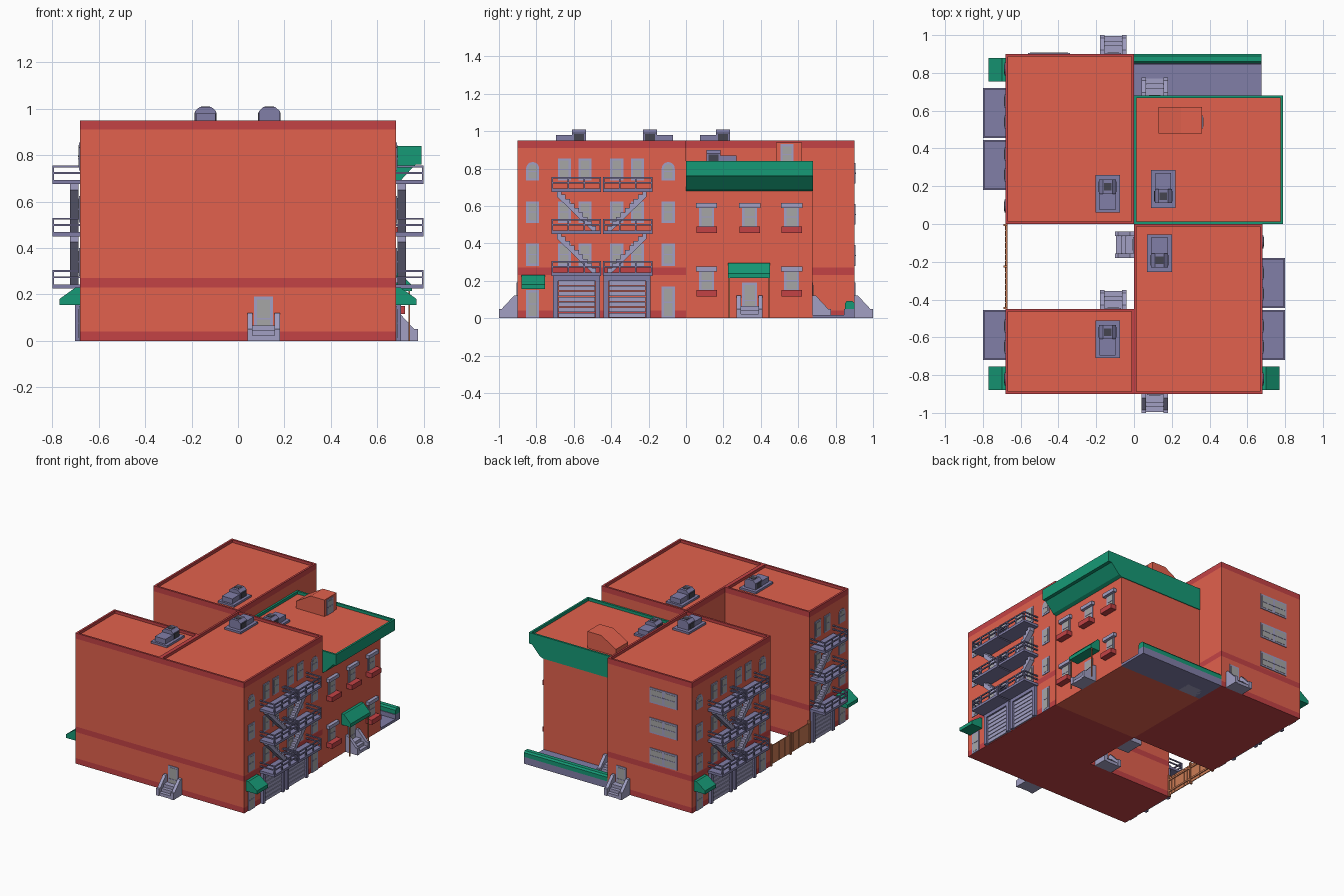
import bpy, bmesh, math
from mathutils import Matrix, Vector

if "Cube" in bpy.data.objects:
    bpy.data.objects.remove(bpy.data.objects["Cube"])

COL = {'brick': (.76, .12, .075), 'dark_red': (.55, .055, .06), 'green': (.008, .32, .18),
       'trim': (.36, .35, .55), 'steel': (.22, .21, .39), 'vent': (.06, .06, .08),
       'pane': (.38, .38, .38), 'wood': (.6, .2, .09)}
MAT = {}
for n, c in COL.items():
    MAT[n] = bpy.data.materials.new(n)
    MAT[n].diffuse_color = (*c, 1)
parts = {}
I = Matrix()


def frame(deg, dist):
    # wall frame: local x points out of the wall, y runs along it
    return Matrix.Rotation(math.radians(deg), 4, 'Z') @ Matrix.Translation((dist, 0, 0))


def prism(name, mat, pts, a, b, axis, M=I):
    # extrude a profile along an axis and add it to the named part
    bm, _ = parts.setdefault(name, (bmesh.new(), mat))
    put = {'x': lambda p, t: (t, p[0], p[1]), 'y': lambda p, t: (p[0], t, p[1]),
           'z': lambda p, t: (p[0], p[1], t)}[axis]
    lo, hi = ([bm.verts.new(M @ Vector(put(p, t))) for p in pts] for t in (a, b))
    n = len(pts)
    fs = [bm.faces.new(lo), bm.faces.new(hi)]
    fs += [bm.faces.new((lo[i], lo[(i + 1) % n], hi[(i + 1) % n], hi[i])) for i in range(n)]
    bmesh.ops.recalc_face_normals(bm, faces=fs)


def box(name, mat, x0, x1, y0, y1, z0, z1, M=I):
    prism(name, mat, [(x0, y0), (x1, y0), (x1, y1), (x0, y1)], z0, z1, 'z', M)


def finish(name, bm, mats):
    me = bpy.data.meshes.new(name)
    bm.to_mesh(me)
    bm.free()
    for m in mats:
        me.materials.append(MAT[m])
    bpy.context.collection.objects.link(bpy.data.objects.new(name, me))


def sink_roof(bm, rim=.02, depth=.02):
    # rimmed flat roof; returns the sunken floor faces
    bm.normal_update()
    top = [max(bm.faces, key=lambda f: f.calc_center_median().z * (f.normal.z > .9))]
    bmesh.ops.inset_region(bm, faces=top, thickness=rim)
    new = bmesh.ops.extrude_discrete_faces(bm, faces=top)['faces']
    for f in new:
        bmesh.ops.translate(bm, vec=(0, 0, -depth), verts=f.verts)
    return new


def block(name, x0, x1, y0, y1):
    # brick block with dark red bands and parapet
    box('tmp', 'brick', x0, x1, y0, y1, 0, .95)
    bm, _ = parts.pop('tmp')
    for z in (.04, .23, .27, .91):
        bmesh.ops.bisect_plane(bm, geom=bm.verts[:] + bm.edges[:] + bm.faces[:],
                               plane_co=(0, 0, z), plane_no=(0, 0, 1))
    floor = sink_roof(bm)
    for f in bm.faces:
        z = f.calc_center_median().z
        f.material_index = int(z < .04 or .23 < z < .27 or z > .91)
    for f in floor:
        f.material_index = 0
    finish(name, bm, ['brick', 'dark_red'])


def window(tag, M, y, z0, z1, w=.07, arch=False, panes=1):
    # framed window with sash bar
    def outline(h, a, b):
        if not arch:
            return [(y - h, a), (y + h, a), (y + h, b), (y - h, b)]
        arc = [(y + h * math.cos(t * math.pi / 8), b - h + h * math.sin(t * math.pi / 8)) for t in range(9)]
        return [(y - h, a), (y + h, a)] + arc
    h = w / 2
    prism(tag + '_window_frames', 'trim', outline(h, z0, z1), 0, .005, 'x', M)
    if panes == 1:
        prism(tag + '_panes', 'pane', outline(h - .012, z0 + .012, z1 - .012), 0, .007, 'x', M)
    else:
        for s in (-1, 1):
            c = y + s * w / 4
            box(tag + '_panes', 'pane', 0, .007, c - w / 4 + .01, c + w / 4 - .01, z0 + .012, z1 - .012, M)
    zc = (z0 + z1) / 2
    box(tag + '_window_frames', 'trim', 0, .009, y - h + .01, y + h - .01, zc - .003, zc + .003, M)


def entrance(tag, M, u):
    # door with stoop: three steps between sloped side walls
    window(tag + '_door', M, u, .0, .19, .08)
    side = [(0, 0), (.1, 0), (.1, .05), (.085, .05), (.02, .12), (0, .12)]
    for s in (-1, 1):
        prism(tag + '_steps', 'trim', side, u + s * .07, u + s * .047, 'y', M)
    prism(tag + '_steps', 'trim', [(0, 0), (.095, 0), (.095, .022), (.07, .022), (.07, .044),
                                   (.045, .044), (.045, .066), (0, .066)], u - .047, u + .047, 'y', M)


def escape(tag, M, yo, yi):
    # fire escape: three railed balconies joined by two stair flights
    a, b = min(yo, yi), max(yo, yi)
    for z in (.235, .46, .685):
        n = tag + '_balconies'
        box(n, 'steel', 0, .12, a, b, z - .01, z + .008, M)
        for r in (z + .035, z + .062):
            box(n, 'steel', .112, .12, a, b, r, r + .008, M)
            for y in (a, b - .008):
                box(n, 'steel', 0, .112, y, y + .008, r, r + .008, M)
        for i in range(4):
            y = a + .004 + i * (b - a - .008) / 3
            box(n, 'steel', .112, .12, y - .004, y + .004, z, z + .066, M)
    d, n = (1 if yi > yo else -1), 9
    for top in (.46, .685):
        pts, run, rise = [], .21 / n, .215 / n
        for i in range(n):
            y, z = yo + d * (.03 + i * run), top - i * rise
            pts += [(y, z), (y + d * run, z)]
        end = yo + d * .24
        pts += [(end, top - .215), (end - d * .02, top - .22), (yo + d * .03, top - .035)]
        prism(tag + '_stairs', 'trim', pts, .008, .045, 'x', M)


def garage(tag, M, y):
    # slatted garage door in a heavy surround
    for s in (-1, 1):
        box(tag + '_garage_frame', 'steel', 0, .022, y + s * .125, y + s * .1, 0, .23, M)
    box(tag + '_garage_frame', 'steel', 0, .022, y - .1, y + .1, .2, .23, M)
    for i in range(7):
        z = i * .2 / 7
        box(tag + '_garage_door', 'trim', 0, .01, y - .098, y + .098, z + .004, z + .2 / 7, M)


def awning(name, M, y0, y1, z0, z1, d):
    prism(name, 'green', [(0, z0), (d, z0), (d, z0 + .025), (.02, z1), (0, z1)], y0, y1, 'y', M)


def facade(tag, M, both=True):
    # street face: window grid, garages, fire escapes, side door
    for y in (-.82, -.65, -.54, -.37, -.26, -.095)[:6 if both else 3]:
        corner = y in (-.82, -.095)
        window(tag, M, y, .28, .40)
        window(tag, M, y, .51, .625)
        window(tag, M, y, .735, .835 if corner else .855, arch=corner)
    window(tag, M, -.82, 0, .15)
    awning(tag + '_awning', M, -.88, -.755, .155, .23, .09)
    garage(tag, M, -.585)
    escape(tag, M, -.72, -.455)
    if both:
        window(tag, M, -.095, 0, .17)
        garage(tag, M, -.315)
        escape(tag, M, -.18, -.445)


def roof_unit(tag, x, y, z, d):
    # air handler: base, low box and vented tall box
    n = tag + '_roof_unit'
    box(n, 'steel', x - .065, x + .065, y - .1, y + .1, z, z + .015)
    box(n, 'steel', x - .042, x + .042, y - d * .085, y, z, z + .05)
    cap = [(-.045, 0), (.045, 0), (.045, .06), (.025, .078), (-.025, .078), (-.045, .06)]
    prism(n, 'steel', [(x + p, z + q) for p, q in cap], y, y + d * .075, 'y')
    box(n + '_vents', 'vent', x - .048, x + .048, y + d * .01, y + d * .065, z + .018, z + .055)
    box(n + '_vents', 'vent', x - .02, x + .02, y + d * .018, y + d * .058, z + .07, z + .08)


# main brick blocks
block('back_left_block', -.68, 0, 0, .9)
block('front_right_block', 0, .68, -.9, 0)
block('front_left_block', -.68, 0, -.9, -.45)
box('back_right_block', 'brick', 0, .675, 0, .675, 0, .7)

# green flared cornice with sunken roof
prism('tmp', 'green', [(0, .68), (.675, .68), (.7, .69), (.765, .76), (.79, .76), (.79, .84), (0, .84)], 0, .68, 'y')
bm, _ = parts.pop('tmp')
for f in sink_roof(bm):
    f.material_index = 1
finish('cornice', bm, ['green', 'brick'])

# facades
facade('right', frame(0, .68))
facade('left_back', frame(180, .68))
facade('left_front', Matrix.Scale(-1, 4, (1, 0, 0)) @ frame(0, .68), both=False)
for z in (.335, .555, .775):
    window('back', frame(90, .9), .45, z - .055, z + .055, .22, panes=2)

# shopfront windows with lintels and flower boxes
R = frame(0, .675)
for y in (.11, .34, .565):
    for z in (.12, .46):
        if y == .34 and z < .4:
            continue
        window('shop', R, y, z + .02, z + .14, .08)
        box('shop_lintels', 'trim', 0, .025, y - .057, y + .057, z + .13, z + .155, R)
        box('shop_sill_boxes', 'dark_red', 0, .045, y - .055, y + .055, z - .005, z + .03, R)
awning('shop_awning', R, .225, .45, .215, .295, .075)
for y in (.228, .441):
    box('awning_posts', 'wood', .06, .067, y, y + .006, 0, .22, R)

# entrances
for tag, M, u in (('front', frame(-90, .9), .11), ('back', frame(90, .9), .11),
                  ('dock', frame(90, .675), -.11), ('yard_south', frame(90, -.45), .11),
                  ('yard_east', frame(180, 0), .11), ('shop', R, .34)):
    entrance(tag, M, u)

# rear terrace with hedge
box('terrace', 'steel', 0, .675, .675, .9, 0, .018)
box('terrace_wall', 'steel', 0, .675, .845, .9, .018, .05)
prism('hedge', 'green', [(.85, .05), (.9, .05), (.9, .08), (.89, .092), (.86, .092), (.85, .08)], 0, .675, 'x')

# roof units and stair hut
roof_unit('back_left', -.14, .16, .93, 1)
roof_unit('back_right', .155, .185, .82, -1)
roof_unit('front_right', .135, -.155, .93, -1)
roof_unit('front_left', -.14, -.61, .93, 1)
prism('roof_hut', 'brick', [(.13, .82), (.36, .82), (.36, .94), (.25, .94), (.13, .87)], .48, .62, 'y')
window('roof_hut', frame(0, .36), .54, .82, .93)

# courtyard gate
for i in range(14):
    y = -.45 + i * .45 / 14
    box('gate_boards', 'wood', -.683, -.677, y + .001, y + .031, .01, .145)
for y in (-.445, -.225, -.005):
    box('gate_posts', 'wood', -.69, -.67, y - .006, y + .006, 0, .16)
for z in (.03, .115):
    box('gate_rails', 'wood', -.677, -.671, -.45, 0, z, z + .012)

for name, (bm, mat) in parts.items():
    finish(name, bm, [mat])

for m in bpy.data.materials:
    if m.users and not m.is_grease_pencil:
        m.use_nodes = True
        m.node_tree.nodes["Principled BSDF"].inputs["Base Color"].default_value = m.diffuse_color
